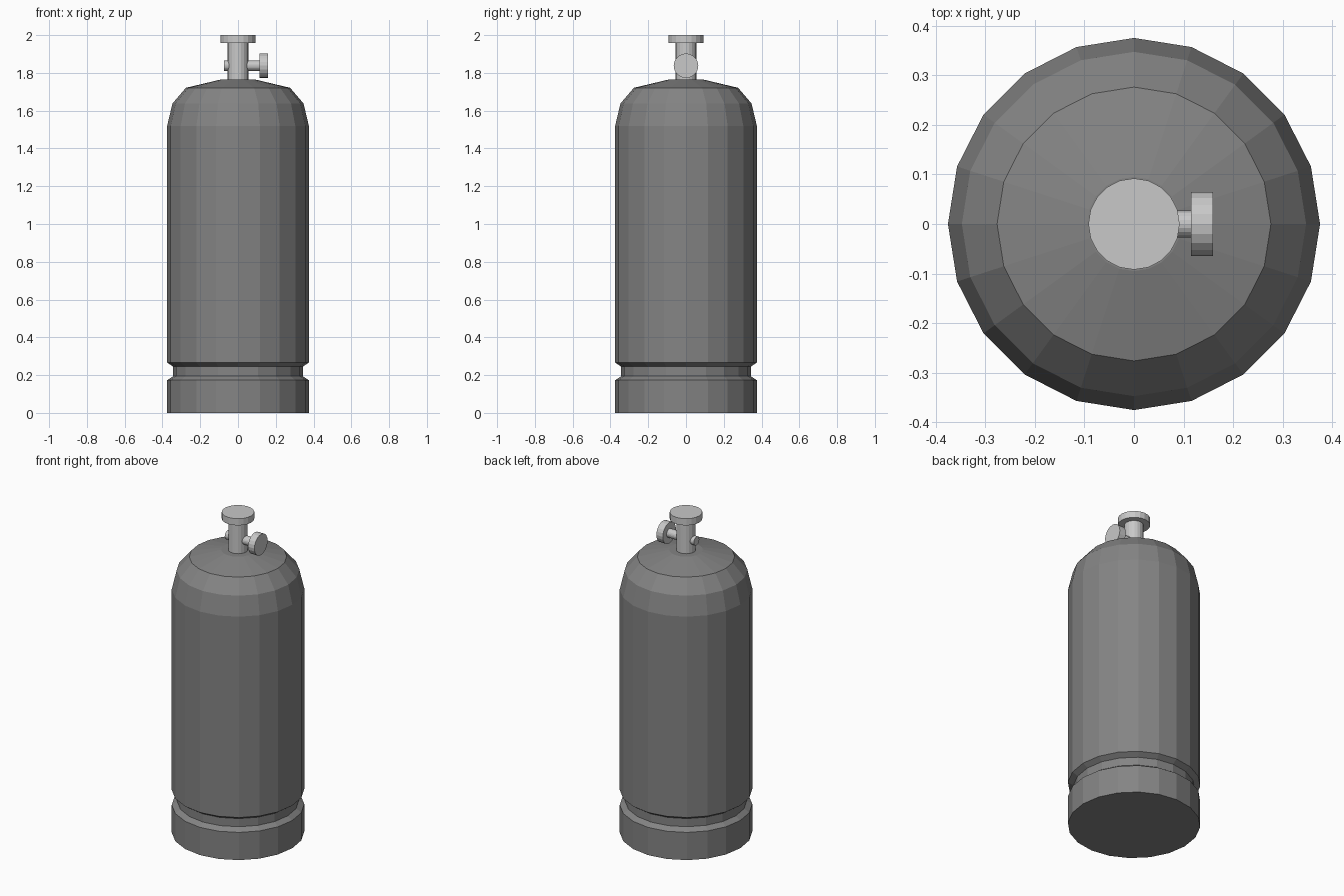
import bpy, bmesh, math
from mathutils import Matrix

if "Cube" in bpy.data.objects:
    bpy.data.objects.remove(bpy.data.objects["Cube"])


def material(name, v):
    m = bpy.data.materials.new(name)
    m.diffuse_color = (v, v, v, 1)
    m.use_nodes = True
    m.node_tree.nodes["Principled BSDF"].inputs["Base Color"].default_value = m.diffuse_color
    return m


DARK = material("dark grey paint", 0.23)
METAL = material("light grey metal", 0.58)


def lathe(name, profile, sides, mat, matrix=Matrix()):
    """Revolve (radius, height) points around z into a closed, flat-faced solid."""
    bm = bmesh.new()
    rings = []
    for r, z in profile:
        rings.append([bm.verts.new((r * math.cos(2 * math.pi * i / sides),
                                    r * math.sin(2 * math.pi * i / sides), z))
                      for i in range(sides)])
    for a, b in zip(rings, rings[1:]):
        for i in range(sides):
            j = (i + 1) % sides
            bm.faces.new((a[i], a[j], b[j], b[i]))
    bm.faces.new(rings[0][::-1])
    bm.faces.new(rings[-1])
    bm.transform(matrix)
    bmesh.ops.recalc_face_normals(bm, faces=bm.faces)
    mesh = bpy.data.meshes.new(name)
    bm.to_mesh(mesh)
    bm.free()
    mesh.materials.append(mat)
    ob = bpy.data.objects.new(name, mesh)
    bpy.context.collection.objects.link(ob)
    return ob


# tank body with foot ring, groove and domed shoulder
lathe("tank_body", [(0.375, 0), (0.375, 0.173), (0.344, 0.194), (0.344, 0.245),
                    (0.375, 0.266), (0.375, 1.52), (0.347, 1.638),
                    (0.276, 1.721), (0.095, 1.764)], 20, DARK)

# valve stem with top cap
lathe("valve_stem", [(0.055, 1.75), (0.055, 1.958), (0.092, 1.958), (0.092, 2.0)],
      20, METAL)

# side valve: shaft through the stem and round knob, turned along +x
side = Matrix.Translation((0, 0, 1.838)) @ Matrix.Rotation(math.pi / 2, 4, 'Y')
lathe("valve_shaft", [(0.027, -0.073), (0.027, 0.12)], 20, METAL, side)
lathe("valve_knob", [(0.065, 0.115), (0.065, 0.159)], 20, METAL, side)
